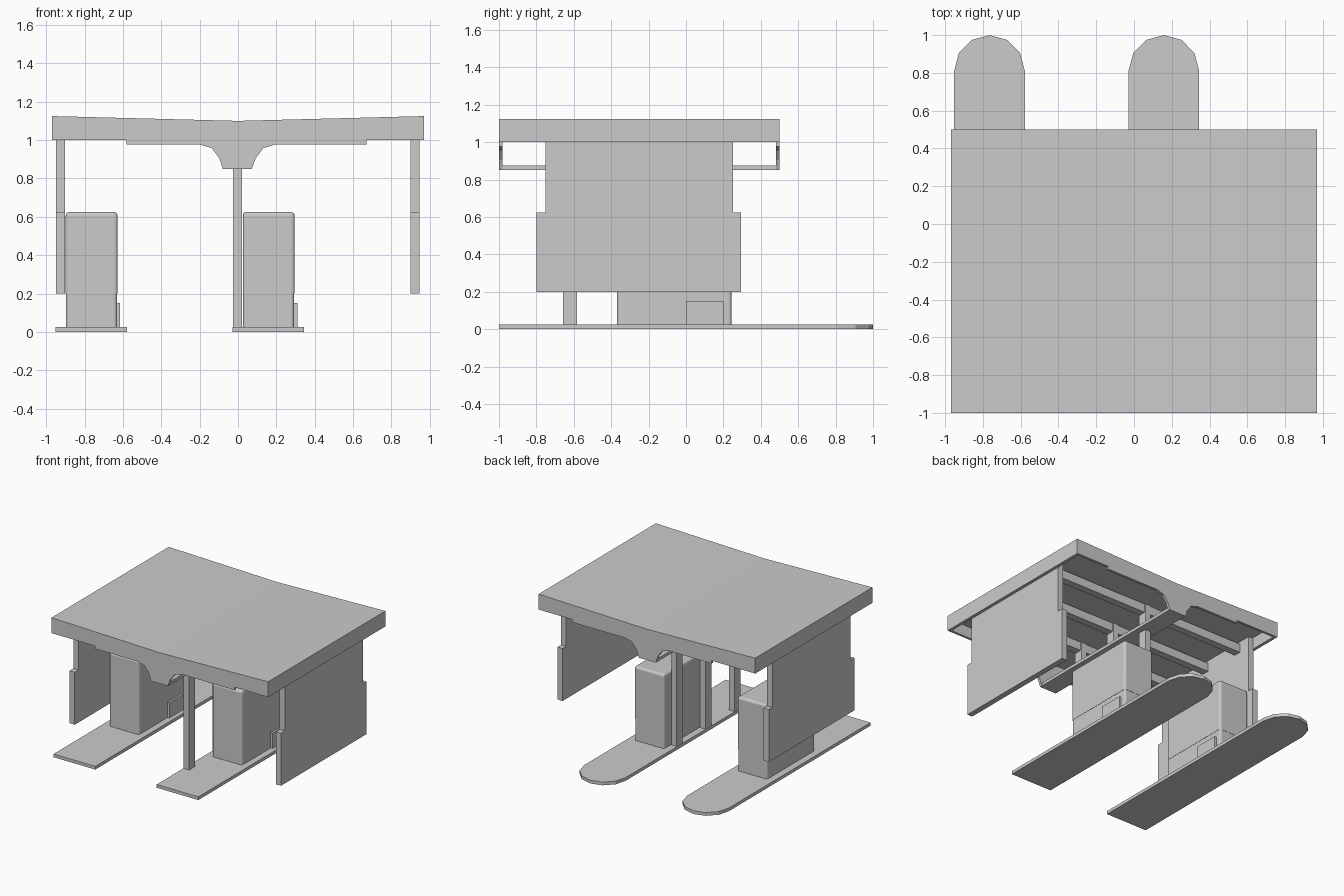
import bpy, bmesh, math

if "Cube" in bpy.data.objects:
    bpy.data.objects.remove(bpy.data.objects["Cube"])


def finish(name, bm):
    bmesh.ops.recalc_face_normals(bm, faces=bm.faces)
    me = bpy.data.meshes.new(name)
    bm.to_mesh(me)
    bm.free()
    ob = bpy.data.objects.new(name, me)
    bpy.context.collection.objects.link(ob)
    return ob


def prism(name, pts, axis, a, b):
    """Extrude a 2D outline from a to b along the given axis."""
    bm = bmesh.new()
    place = {'x': lambda p: (a, p[0], p[1]),
             'y': lambda p: (p[0], a, p[1]),
             'z': lambda p: (p[0], p[1], a)}[axis]
    face = bm.faces.new([bm.verts.new(place(p)) for p in pts])
    res = bmesh.ops.extrude_face_region(bm, geom=[face])
    vec = [0, 0, 0]
    vec['xyz'.index(axis)] = b - a
    bmesh.ops.translate(bm, vec=vec, verts=[v for v in res['geom'] if isinstance(v, bmesh.types.BMVert)])
    return finish(name, bm)


def box(name, x0, x1, y0, y1, z0, z1):
    return prism(name, [(x0, y0), (x1, y0), (x1, y1), (x0, y1)], 'z', z0, z1)


# Roof: shallow V on top, hollow underneath, with side rims
prism("roof", [(-.97, 1.125), (0, 1.1), (.97, 1.125), (.97, 1), (.945, 1), (.945, 1.095),
               (0, 1.07), (-.945, 1.095), (-.945, 1), (-.97, 1)], 'y', -1, .5)

# End fascias with the drop in the middle
fascia = [(-.97, 1.125), (-.97, 1), (-.58, 1), (-.58, .977), (-.2, .977), (-.137, .958),
          (-.097, .905), (-.08, .85), (.072, .85), (.092, .905), (.132, .958), (.195, .977),
          (.67, .977), (.67, 1), (.97, 1), (.97, 1.125), (0, 1.1)]
prism("front_fascia", fascia, 'y', -1, -.98)
prism("back_fascia", fascia, 'y', .48, .5)
box("centre_beam", -.08, .072, -.98, .48, .85, .875)

# Posts with the cross beams they carry
for i, y in enumerate((-.62, -.25, .12)):
    box(f"post_{i + 1}", -.027, .022, y - .037, y + .037, .025, 1.075)
    box(f"cross_beam_{i + 1}", -.945, .945, y - .03, y + .03, 1.0, 1.07)

# Hanging side walls
wall = [(-.8, .2), (.295, .2), (.295, .625), (.25, .625), (.25, 1.09), (-.75, 1.09),
        (-.75, .625), (-.8, .625)]
prism("left_wall", wall, 'x', -.948, -.902)
prism("right_wall", wall, 'x', .899, .945)

# Islands and booths
for side, cx in (("left", -.765), ("right", .158)):
    r = .187
    pts = [(cx - r, -1), (cx + r, -1)]
    pts += [(cx + r * math.cos(i * math.pi / 6), .81 + .19 * math.sin(i * math.pi / 6)) for i in range(7)]
    prism(side + "_island", pts, 'z', 0, .026)

    x0, x1 = cx - .133, cx + .137
    # Rounded booth body
    body = box(side + "_booth", x0, x1, -.37, .245, .2, .625)
    bm = bmesh.new()
    bm.from_mesh(body.data)
    edges = [e for e in bm.edges if max(v.co.z for v in e.verts) > .6]
    bmesh.ops.bevel(bm, geom=edges, offset=.018, segments=3, profile=.5, affect='EDGES')
    bm.to_mesh(body.data)
    bm.free()
    # Base below the body, with matching corners
    base = box(side + "_booth_base", x0 + .002, x1 - .002, -.368, .243, .026, .2)
    bm = bmesh.new()
    bm.from_mesh(base.data)
    edges = [e for e in bm.edges if abs(e.verts[0].co.z - e.verts[1].co.z) > .1]
    bmesh.ops.bevel(bm, geom=edges, offset=.018, segments=3, profile=.5, affect='EDGES')
    bm.to_mesh(base.data)
    bm.free()
    # Side cabinet
    box(side + "_cabinet", x1 - .01, x1 + .014, 0, .2, .026, .15)
